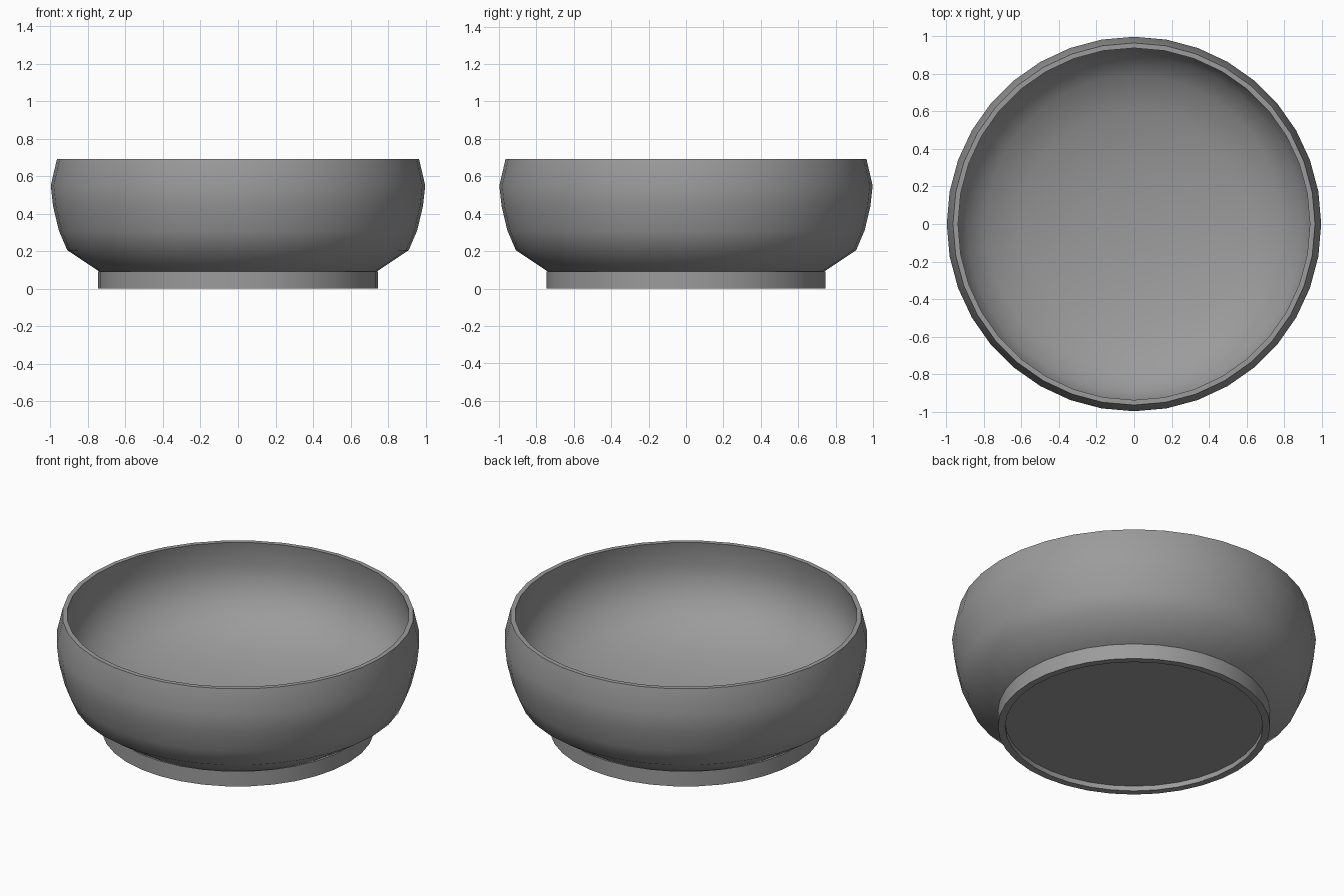
import bpy, bmesh
from math import pi, radians

if "Cube" in bpy.data.objects:
    bpy.data.objects.remove(bpy.data.objects["Cube"])

SIDES = 36
grey = bpy.data.materials.new("dark_grey")
grey.diffuse_color = (0.33, 0.33, 0.33, 1)
grey.use_nodes = True
grey.node_tree.nodes["Principled BSDF"].inputs["Base Color"].default_value = grey.diffuse_color


def lathe(name, profile):
    """Spin an (r, z) profile around z into a solid."""
    bm = bmesh.new()
    verts = [bm.verts.new((r, 0, z)) for r, z in profile]
    edges = [bm.edges.new(p) for p in zip(verts, verts[1:])]
    bmesh.ops.spin(bm, geom=verts + edges, cent=(0, 0, 0), axis=(0, 0, 1),
                   angle=2 * pi, steps=SIDES, use_duplicate=False)
    bmesh.ops.remove_doubles(bm, verts=bm.verts, dist=0.0005)
    bmesh.ops.recalc_face_normals(bm, faces=bm.faces)
    mesh = bpy.data.meshes.new(name)
    bm.to_mesh(mesh)
    bm.free()
    mesh.materials.append(grey)
    obj = bpy.data.objects.new(name, mesh)
    bpy.context.collection.objects.link(obj)
    bpy.ops.object.select_all(action='DESELECT')
    obj.select_set(True)
    bpy.context.view_layer.objects.active = obj
    bpy.ops.object.shade_smooth_by_angle(angle=radians(40))
    return obj


# bowl: rounded outer wall running down into the foot, thin rim, dished inside
outer = [(0, 0.04), (0.662, 0.04), (0.91, 0.205),
         (0.955, 0.31), (0.986, 0.44), (0.998, 0.55), (0.965, 0.692)]
inner = [(0.938, 0.692), (0.965, 0.55), (0.945, 0.44), (0.895, 0.34),
         (0.79, 0.25), (0.6, 0.175), (0.3, 0.125), (0, 0.11)]
lathe("bowl", outer + inner)

# foot under the bowl: ring with a recessed flat base
lathe("foot", [(0, 0.03), (0.707, 0.03), (0.707, 0), (0.747, 0),
               (0.747, 0.092), (0.707, 0.06), (0, 0.035)])
